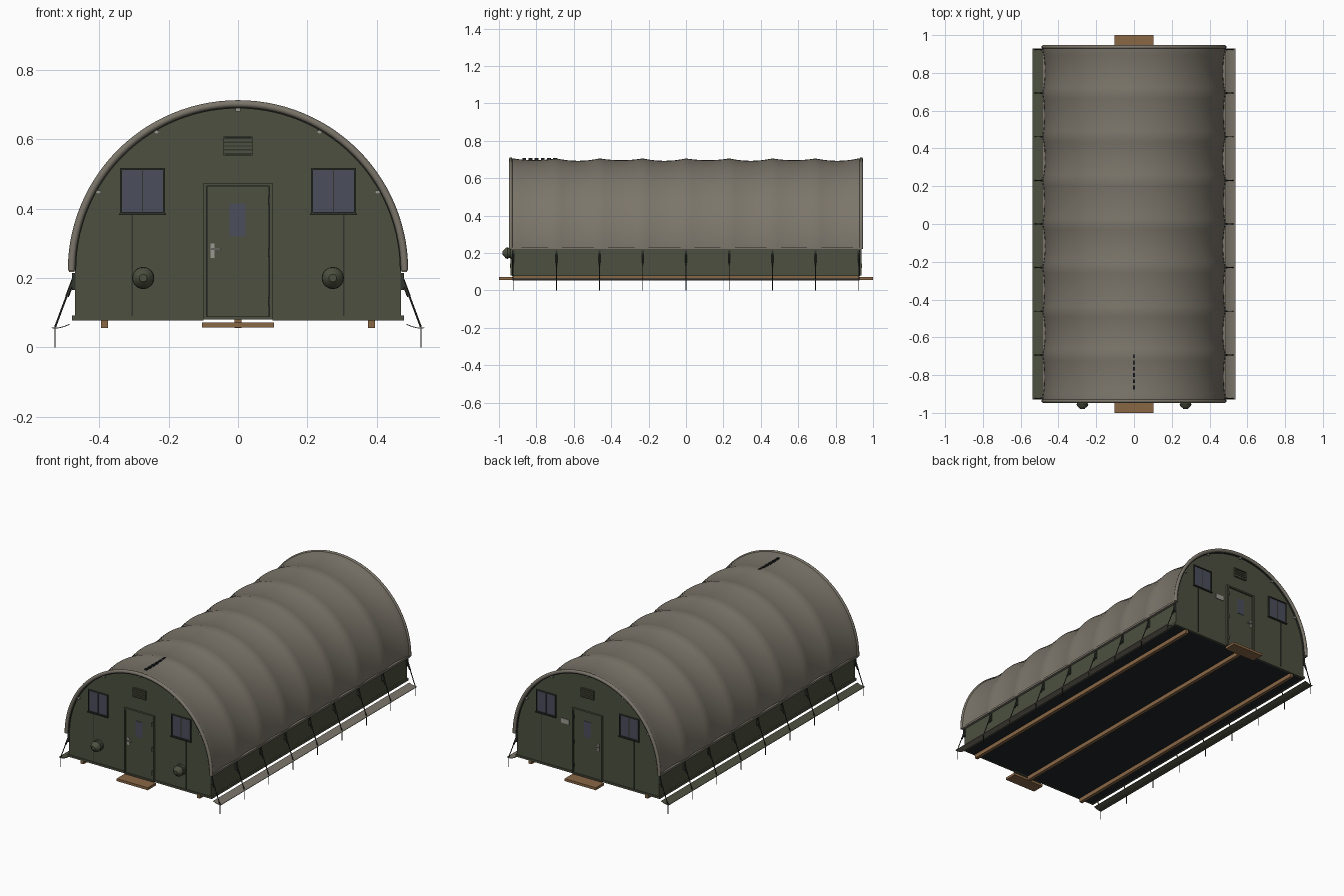
import bpy, bmesh, math
from mathutils import Vector

if "Cube" in bpy.data.objects:
    bpy.data.objects.remove(bpy.data.objects["Cube"])

CZ = 0.222                                   # height of the arch centre
RIBS = [-0.924 + 0.231 * i for i in range(9)]


def material(name, r, g, b):
    m = bpy.data.materials.new(name)
    m.diffuse_color = (r, g, b, 1)
    m.use_nodes = True
    m.node_tree.nodes["Principled BSDF"].inputs["Base Color"].default_value = m.diffuse_color
    return m


BEIGE = material("beige canvas", 0.20, 0.18, 0.145)
GREEN = material("olive canvas", 0.072, 0.08, 0.05)
DARK = material("dark trim", 0.03, 0.034, 0.026)
BLACK = material("black floor", 0.016, 0.018, 0.02)
WOOD = material("brown wood", 0.25, 0.135, 0.06)
GLASS = material("blue grey glass", 0.07, 0.075, 0.105)
METAL = material("light metal", 0.33, 0.32, 0.28)


def finish(name, bm, mat, smooth=False):
    bmesh.ops.recalc_face_normals(bm, faces=bm.faces)
    me = bpy.data.meshes.new(name)
    bm.to_mesh(me)
    bm.free()
    ob = bpy.data.objects.new(name, me)
    bpy.context.collection.objects.link(ob)
    me.materials.append(mat)
    if smooth:
        bpy.ops.object.select_all(action='DESELECT')
        ob.select_set(True)
        bpy.context.view_layer.objects.active = ob
        bpy.ops.object.shade_smooth_by_angle(angle=math.radians(40))
    return ob


def add_box(bm, x0, x1, y0, y1, z0, z1):
    vs = bmesh.ops.create_cube(bm, size=1)["verts"]
    for v in vs:
        v.co = Vector(((x0 + x1) / 2 + v.co.x * (x1 - x0),
                       (y0 + y1) / 2 + v.co.y * (y1 - y0),
                       (z0 + z1) / 2 + v.co.z * (z1 - z0)))


def boxes(name, mat, *dims):
    bm = bmesh.new()
    for d in dims:
        add_box(bm, *d)
    return finish(name, bm, mat)


def add_rod(bm, p, q, r, sides=6):
    p, q = Vector(p), Vector(q)
    vs = bmesh.ops.create_cone(bm, cap_ends=True, segments=sides, radius1=r,
                               radius2=r, depth=(q - p).length)["verts"]
    rot = (q - p).to_track_quat('Z', 'Y')
    for v in vs:
        v.co = rot @ v.co + (p + q) / 2


def arch(name, mat, profile, closed, steps=56):
    """Turn a (radius, y) profile over the half circle."""
    bm = bmesh.new()
    rows = []
    for i in range(steps + 1):
        a = math.pi * i / steps
        rows.append([bm.verts.new((r * math.cos(a), y, CZ + r * math.sin(a))) for r, y in profile])
    n = len(profile)
    for a, b in zip(rows, rows[1:]):
        for j in range(n if closed else n - 1):
            k = (j + 1) % n
            bm.faces.new((a[j], a[k], b[k], b[j]))
    if closed:
        bm.faces.new(rows[0])
        bm.faces.new(rows[-1])
    return finish(name, bm, mat, True)


# Hull: arched end walls, low side walls and floor
bm = bmesh.new()
R = 0.470
outline = [(-R, 0.08), (R, 0.08)] + [(R * math.cos(math.pi * i / 56), CZ + R * math.sin(math.pi * i / 56))
                                     for i in range(57)]
front = bm.faces.new([bm.verts.new((x, -0.927, z)) for x, z in outline])
ext = bmesh.ops.extrude_face_region(bm, geom=[front])["geom"]
for v in ext:
    if isinstance(v, bmesh.types.BMVert):
        v.co.y = 0.927
hull = finish("tent_walls", bm, GREEN, True)
hull.data.materials.append(BLACK)
for p in hull.data.polygons:
    if p.normal.z < -0.9:
        p.material_index = 1

# Cover sagging between the ribs, with sagging bays
prof = []
for i in range(8):
    for j in range(8):
        t = j / 8
        prof.append((0.484 - 0.011 * 4 * t * (1 - t) * (1 - 0.15 * math.cos(math.pi * i)), RIBS[i] + 0.231 * t))
prof = [(0.484, -0.937)] + prof + [(0.484, RIBS[8]), (0.484, 0.937)]
inner = [(0.4705, 0.937), (0.4705, -0.937)]
arch("roof_cover", BEIGE, prof + inner, True)

# Rolled cover edges at both ends
for side, label in ((-1, "front"), (1, "back")):
    ring = [(0.4795 + 0.0105 * math.cos(math.tau * k / 10),
             side * 0.937 + 0.010 * math.sin(math.tau * k / 10)) for k in range(10)]
    arch(label + "_roof_edge", BEIGE, ring, True)
    # Dark seam where the wall meets the roof edge
    arch(label + "_edge_seam", DARK, [(0.466, side * 0.925), (0.470, side * 0.925),
                                      (0.470, side * 0.936), (0.466, side * 0.936)], True)

# Row of dark slots on the ridge
boxes("ridge_slots", BLACK, *[(-0.005, 0.005, y, y + 0.02, 0.695, 0.708)
                              for y in [-0.875 + 0.033 * i for i in range(6)]])

# Wooden runners and steps
boxes("floor_runners", WOOD, *[(x - 0.010, x + 0.010, -0.925, 0.925, 0.056, 0.08) for x in (-0.385, 0, 0.385)])
boxes("front_step", WOOD, (-0.103, 0.103, -1.0, -0.925, 0.057, 0.072))
boxes("back_step", WOOD, (-0.103, 0.103, 0.925, 1.0, 0.057, 0.072))

# Side details: hem, straps, ropes, stakes and ground flaps
for s, label in ((-1, "left"), (1, "right")):
    def bx(x0, x1, *rest):
        return (min(s * x0, s * x1), max(s * x0, s * x1)) + rest
    boxes(label + "_hem", GREEN, bx(0.465, 0.478, -0.93, 0.93, 0.078, 0.092))
    boxes(label + "_cover_hem", BEIGE, bx(0.471, 0.486, -0.937, 0.937, 0.217, 0.229))
    boxes(label + "_straps", DARK, *[bx(0.468, 0.478, y - 0.006, y + 0.006, 0.165, 0.215) for y in RIBS])
    bm = bmesh.new()
    for y in RIBS:
        add_rod(bm, (s * 0.474, y, 0.2), (s * 0.526, y, 0.06), 0.0028)
        add_rod(bm, (s * 0.474, y, 0.195), (s * 0.492, y, 0.147), 0.0055)
    finish(label + "_guy_ropes", bm, DARK, True)
    bm = bmesh.new()
    for y in RIBS:
        add_rod(bm, (s * 0.527, y, 0.0), (s * 0.527, y, 0.064), 0.0022)
    finish(label + "_stakes", bm, DARK, True)
    bm = bmesh.new()
    section = [(0.485, 0.068), (0.502, 0.061), (0.52, 0.057), (0.537, 0.058)]
    section += [(x, z - 0.0025) for x, z in reversed(section)]
    f = bm.faces.new([bm.verts.new((s * x, -0.928, z)) for x, z in section])
    for v in bmesh.ops.extrude_face_region(bm, geom=[f])["geom"]:
        if isinstance(v, bmesh.types.BMVert):
            v.co.y = 0.928
    finish(label + "_ground_flap", bm, GREEN if s < 0 else BEIGE, True)

# Parts shared by both end walls
for s, label in ((-1, "front"), (1, "back")):
    def bx(x0, x1, out, z0, z1):
        y0, y1 = sorted((s * 0.92, s * (0.927 + out)))
        return (x0, x1, y0, y1, z0, z1)

    def frame(x0, x1, z0, z1, w, out):
        return [bx(x0, x0 + w, out, z0, z1), bx(x1 - w, x1, out, z0, z1),
                bx(x0 + w, x1 - w, out, z1 - w, z1), bx(x0 + w, x1 - w, out, z0, z0 + w)]

    # Door with frame, glass and handle
    boxes(label + "_door_frame", GREEN, *frame(-0.099, 0.099, 0.08, 0.474, 0.009, 0.012))
    boxes(label + "_door_gap", DARK, bx(-0.09, 0.09, 0.002, 0.082, 0.465))
    boxes(label + "_door", GREEN, bx(-0.087, 0.087, 0.006, 0.084, 0.462))
    boxes(label + "_door_glass", GLASS, bx(-0.024, 0.022, 0.008, 0.32, 0.415))
    boxes(label + "_door_hinges", DARK, *[bx(0.086, 0.092, 0.014, z, z + 0.025) for z in (0.12, 0.26, 0.41)])
    boxes(label + "_door_handle", METAL, bx(-0.079, -0.068, 0.009, 0.258, 0.3), bx(-0.076, -0.05, 0.016, 0.28, 0.286))

    # Windows with frames, mullions and sills
    for m, part in ((-1, "_left"), (1, "_right")):
        x0, x1 = sorted((m * 0.21, m * 0.34))
        boxes(label + part + "_window_glass", GLASS, bx(x0, x1, 0.003, 0.385, 0.517))
        boxes(label + part + "_window_frame", DARK, *frame(x0, x1, 0.384, 0.517, 0.006, 0.008),
              bx((x0 + x1) / 2 - 0.002, (x0 + x1) / 2 + 0.002, 0.005, 0.39, 0.511),
              bx(x0 - 0.003, x1 + 0.003, 0.011, 0.381, 0.386))
        # Vertical seam under the window
        boxes(label + part + "_seam", DARK, bx(m * 0.305 - 0.002, m * 0.305 + 0.002, 0.003, 0.082, 0.381))

    # Louvred vent above the door
    boxes(label + "_vent_frame", GREEN, *frame(-0.042, 0.042, 0.553, 0.608, 0.004, 0.009))
    boxes(label + "_vent_back", DARK, bx(-0.04, 0.04, 0.002, 0.555, 0.606))
    boxes(label + "_vent_slats", GREEN, *[bx(-0.038, 0.038, 0.006, z, z + 0.007)
                                          for z in (0.56, 0.571, 0.582, 0.593)])
    # Small clips under the arch and bottom hem
    boxes(label + "_arch_clips", METAL, *[bx(x - 0.007, x + 0.007, 0.009, z - 0.005, z + 0.005)
                                          for x, z in ((0, 0.684), (-0.235, 0.62), (0.235, 0.62),
                                                       (-0.402, 0.447), (0.402, 0.447))])
    boxes(label + "_hem", GREEN, bx(-0.478, -0.099, 0.004, 0.078, 0.09), bx(0.099, 0.478, 0.004, 0.078, 0.09))

# Notice plate on the back wall
boxes("back_plate", METAL, (0.122, 0.175, 0.925, 0.931, 0.362, 0.39))

# Tied duct sleeves on the front wall
for s, label in ((-1, "left"), (1, "right")):
    bm = bmesh.new()
    rows = []
    for r, y in ((0.032, -0.925), (0.032, -0.938), (0.027, -0.941), (0.027, -0.948),
                 (0.031, -0.954), (0.029, -0.963), (0.016, -0.974), (0.011, -0.98)):
        rows.append([bm.verts.new((s * 0.273 + r * math.cos(math.tau * k / 20), y,
                                   0.2 + r * math.sin(math.tau * k / 20))) for k in range(20)])
    for a, b in zip(rows, rows[1:]):
        for k in range(20):
            bm.faces.new((a[k], a[(k + 1) % 20], b[(k + 1) % 20], b[k]))
    bm.faces.new(rows[0])
    bm.faces.new(rows[-1])
    finish(label + "_duct_sleeve", bm, GREEN, True)
